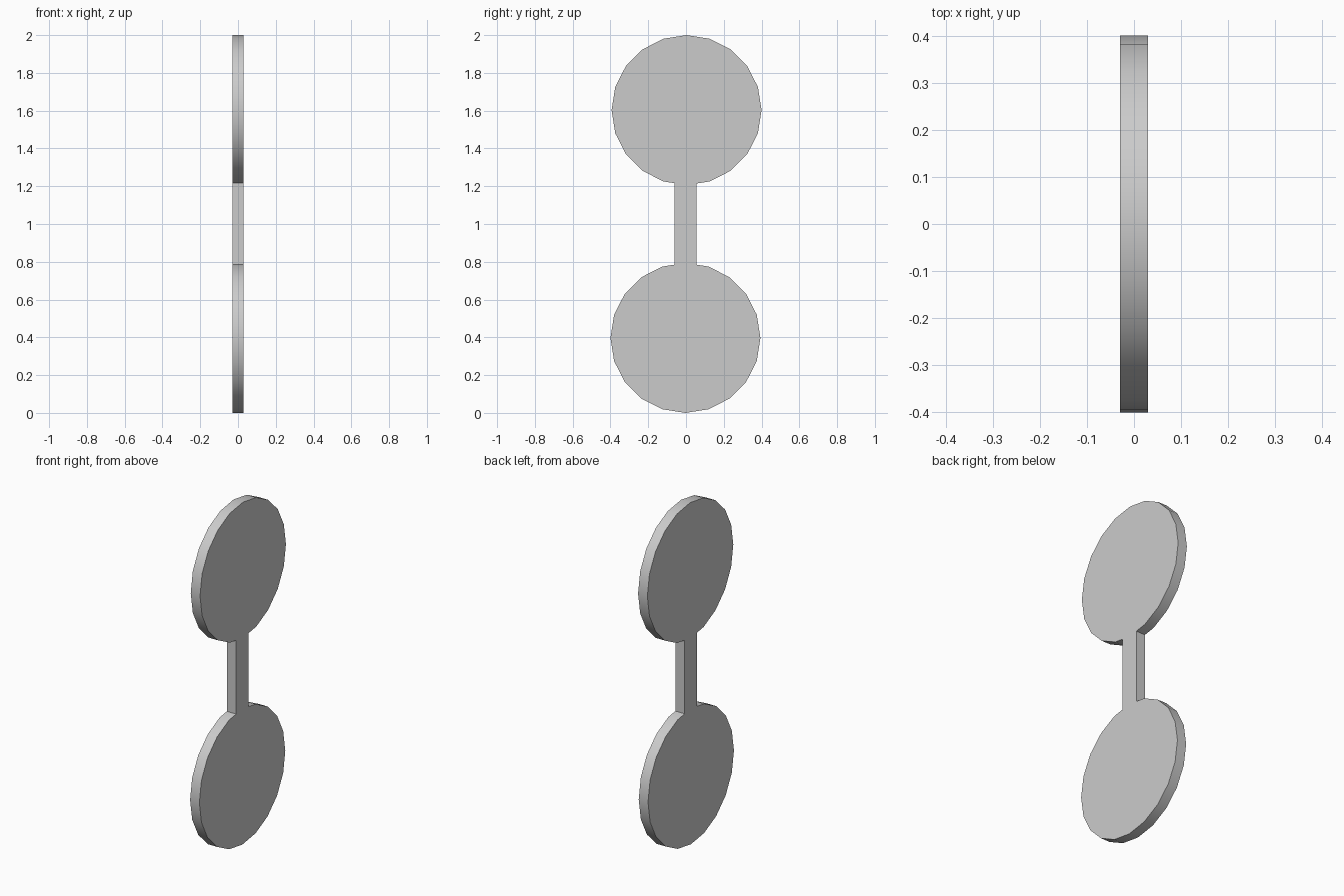
import bpy, bmesh
from math import sin, cos, pi, radians

if "Cube" in bpy.data.objects:
    bpy.data.objects.remove(bpy.data.objects["Cube"])

R = 0.397          # disc radius
SIDES = 20
HALF_T = 0.03      # half thickness along x
SHIFT = 0.003      # small sideways offset of the two discs
NECK = (-0.06, 0.055)


def neck_z(y, cy):
    # height above the disc's lowest point where the neck meets the rim facet
    step = 2 * pi / SIDES
    return abs(y - cy) / (R * sin(step)) * R * (1 - cos(step))


def lobe(cy, cz, sign):
    # rim points running around one disc, leaving out the vertex inside the neck
    pts = [(NECK[1] if sign > 0 else NECK[0], None)]
    for i in range(1, SIDES):
        a = 2 * pi * i / SIDES
        pts.append((cy + sign * R * sin(a), cz - sign * R * cos(a)))
    pts.append((NECK[0] if sign > 0 else NECK[1], None))
    return [(y, z if z is not None else cz - sign * (R - neck_z(y, cy)))
            for y, z in pts]


# Whole outline: upper disc, neck, lower disc
outline = lobe(SHIFT, 2 - R, 1) + lobe(-SHIFT, R, -1)

bm = bmesh.new()
face = bm.faces.new([bm.verts.new((-HALF_T, y, z)) for y, z in outline])
ext = bmesh.ops.extrude_face_region(bm, geom=[face])
for v in ext["geom"]:
    if isinstance(v, bmesh.types.BMVert):
        v.co.x = HALF_T
bmesh.ops.recalc_face_normals(bm, faces=bm.faces)
mesh = bpy.data.meshes.new("double_disc_plate")
bm.to_mesh(mesh)
bm.free()
obj = bpy.data.objects.new("double_disc_plate", mesh)
bpy.context.collection.objects.link(obj)

# Soft rims, crisp flat sides
bpy.context.view_layer.objects.active = obj
obj.select_set(True)
bpy.ops.object.shade_smooth_by_angle(angle=radians(30))
